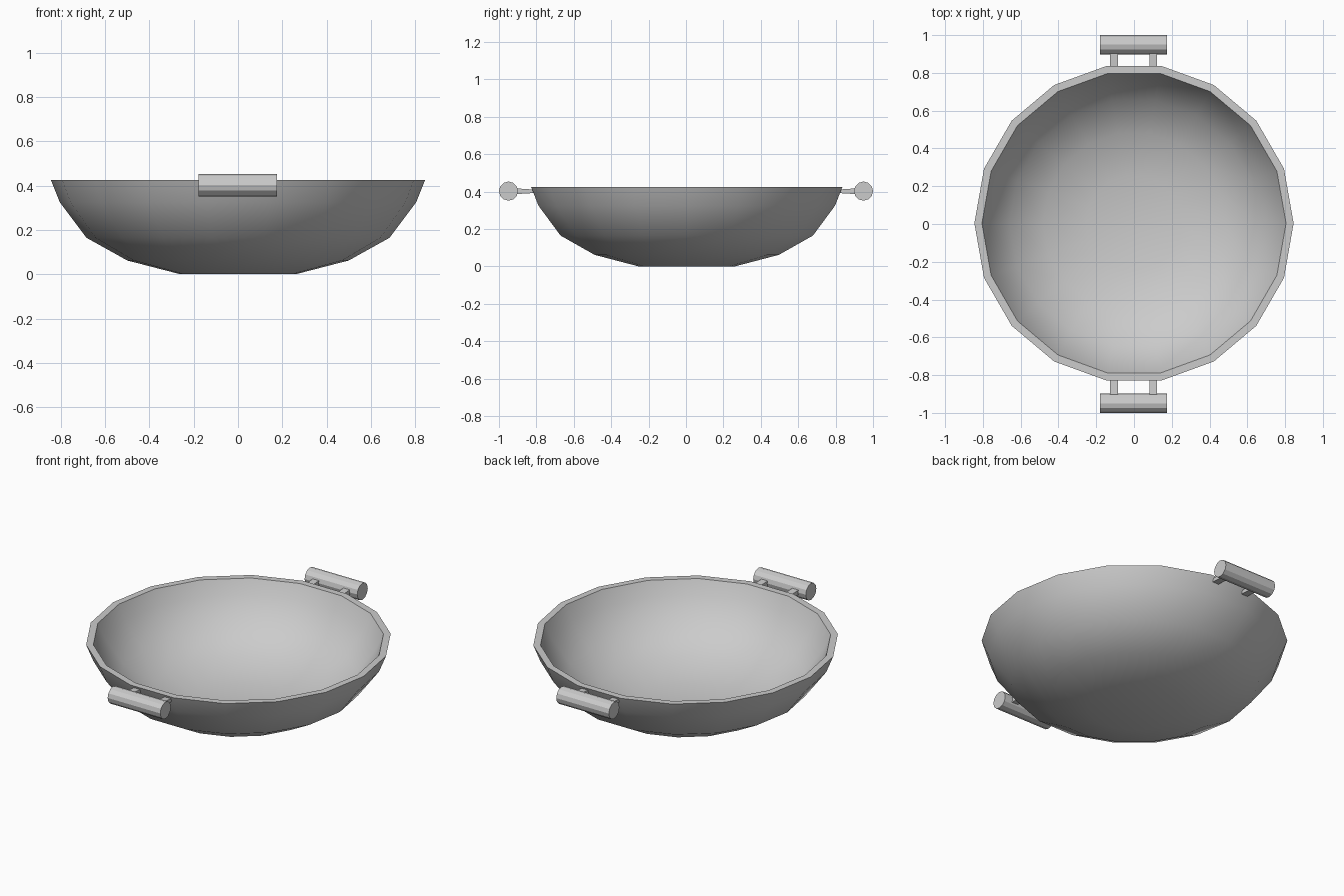
import bpy, bmesh, math
from mathutils import Matrix

if "Cube" in bpy.data.objects:
    bpy.data.objects.remove(bpy.data.objects["Cube"])

SIDES = 18
BOWL_Y = 0.004


def finish(bm, name, smooth=None):
    bmesh.ops.recalc_face_normals(bm, faces=bm.faces[:])
    mesh = bpy.data.meshes.new(name)
    bm.to_mesh(mesh)
    bm.free()
    obj = bpy.data.objects.new(name, mesh)
    bpy.context.collection.objects.link(obj)
    if smooth:
        bpy.ops.object.select_all(action='DESELECT')
        obj.select_set(True)
        bpy.context.view_layer.objects.active = obj
        bpy.ops.object.shade_smooth_by_angle(angle=math.radians(smooth))
    return obj


# Bowl: closed wall profile (outside up, over the rim, inside down), revolved
profile = [(0.26, 0.0), (0.50, 0.062), (0.685, 0.165), (0.805, 0.325), (0.845, 0.425),
           (0.805, 0.425), (0.767, 0.341), (0.66, 0.197), (0.483, 0.099), (0.253, 0.04)]
bm = bmesh.new()
rings = []
for r, z in profile:
    rings.append([bm.verts.new((r * math.cos(2 * math.pi * i / SIDES),
                                r * math.sin(2 * math.pi * i / SIDES) + BOWL_Y, z))
                  for i in range(SIDES)])
for a, b in zip(rings, rings[1:]):
    for i in range(SIDES):
        j = (i + 1) % SIDES
        bm.faces.new((a[i], a[j], b[j], b[i]))
bm.faces.new(rings[0])
bm.faces.new(rings[-1])
finish(bm, "bowl", 40)


# Handles: a faceted grip held by two brackets that narrow towards the bowl
def grip(name, side):
    bm = bmesh.new()
    bmesh.ops.create_cone(bm, cap_ends=True, segments=12, radius1=0.051, radius2=0.051,
                          depth=0.355, matrix=Matrix.Translation((-0.002, side * 0.949, 0.403))
                          @ Matrix.Rotation(math.pi / 2, 4, 'Y'))
    finish(bm, name)


def bracket(name, x, side):
    bm = bmesh.new()
    bmesh.ops.create_cube(bm, size=1)
    for v in bm.verts:
        outer = v.co.y > 0
        v.co = (x + v.co.x * 0.042,
                side * (0.92 if outer else 0.81),
                0.402 + v.co.z * (0.032 if outer else 0.018))
    finish(bm, name)


for label, side in (("front", -1), ("back", 1)):
    grip(label + "_handle_grip", side)
    bracket(label + "_left_bracket", -0.106, side)
    bracket(label + "_right_bracket", 0.102, side)
